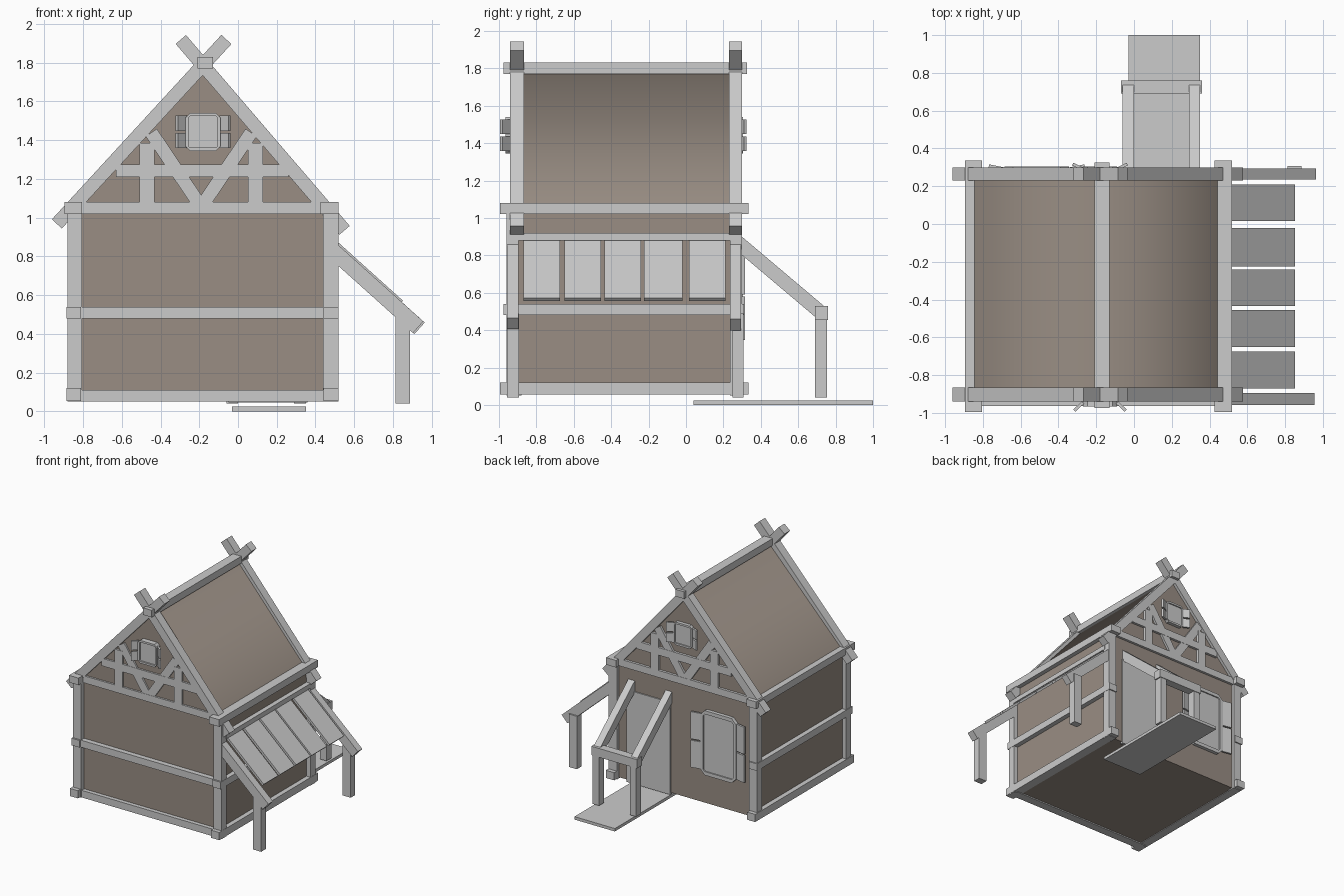
import bpy, bmesh, math
from mathutils import Vector

if "Cube" in bpy.data.objects:
    bpy.data.objects.remove(bpy.data.objects["Cube"])


def material(name, r, g, b):
    m = bpy.data.materials.new(name)
    m.diffuse_color = (r, g, b, 1)
    m.use_nodes = True
    m.node_tree.nodes["Principled BSDF"].inputs["Base Color"].default_value = m.diffuse_color
    return m


brown = material("plaster", 0.32, 0.27, 0.23)
grey = material("timber", 0.54, 0.54, 0.54)


def prism(name, pts, lo, hi, axis="y", mat=grey):
    """Extrude a 2D outline: xz outline along y, or yz outline along x."""
    bm = bmesh.new()
    put = (lambda a, b, d: (a, d, b)) if axis == "y" else (lambda a, b, d: (d, a, b))
    n = len(pts)
    r0 = [bm.verts.new(put(a, b, lo)) for a, b in pts]
    r1 = [bm.verts.new(put(a, b, hi)) for a, b in pts]
    bm.faces.new(r0)
    bm.faces.new(r1[::-1])
    for i in range(n):
        j = (i + 1) % n
        bm.faces.new((r0[i], r0[j], r1[j], r1[i]))
    bmesh.ops.recalc_face_normals(bm, faces=bm.faces)
    me = bpy.data.meshes.new(name)
    bm.to_mesh(me)
    bm.free()
    me.materials.append(mat)
    ob = bpy.data.objects.new(name, me)
    bpy.context.collection.objects.link(ob)
    return ob


def box(name, x0, x1, y0, y1, z0, z1):
    return prism(name, [(x0, z0), (x1, z0), (x1, z1), (x0, z1)], y0, y1)


def bar(name, p, q, width, lo, hi, axis="y"):
    """Straight timber from p to q in its plane."""
    p, q = Vector(p), Vector(q)
    d = (q - p).normalized()
    s = Vector((-d.y, d.x)) * width / 2
    return prism(name, [tuple(v) for v in (p - s, q - s, q + s, p + s)], lo, hi, axis)


# plastered body with smooth roof slopes
body = prism("house_body", [(-0.845, 0.06), (0.48, 0.06), (0.48, 1.035), (-0.17, 1.785),
                            (-0.845, 1.08)], -0.92, 0.275, mat=brown)
for f in body.data.polygons:
    f.use_smooth = f.normal.z > 0.3

# corner posts and long side beams
for side, x0, x1 in (("left", -0.88, -0.805), ("right", 0.44, 0.518)):
    box("front_post_" + side, x0, x1, -0.96, -0.895, 0.05, 1.03)
    box("back_post_" + side, x0, x1, 0.235, 0.3, 0.05, 1.03)
    xo = -0.006 if side == "left" else 0.002
    box("sill_" + side, x0 + xo, x1 + xo, -0.995, 0.335, 0.055, 0.12)
    box("mid_rail_" + side, x0 + xo, x1 + xo, -0.975, 0.31, 0.48, 0.54)
    box("eave_beam_" + side, x0 - 0.015, x1, -0.995, 0.335, 1.02, 1.08)
box("ridge_beam", -0.21, -0.13, -0.975, 0.325, 1.77, 1.83)

# front wall rails
box("front_sill", -0.86, 0.5, -0.955, -0.88, 0.05, 0.11)
box("front_mid_rail", -0.86, 0.5, -0.963, -0.89, 0.48, 0.54)

# gable timbers on both ends
for end, y0, y1 in (("front", -0.94, -0.865), ("back", 0.23, 0.3)):
    bar(end + "_rafter_left", (-0.935, 0.968), (-0.06, 1.92), 0.07, y0, y1)
    bar(end + "_rafter_right", (0.55, 0.935), (-0.295, 1.92), 0.07, y0, y1)
    a, b = y0 + 0.004, y1 - 0.004
    box(end + "_tie_beam", -0.83, 0.46, a, b, 1.02, 1.08)
    box(end + "_collar_beam", -0.63, 0.26, a, b, 1.21, 1.275)
    for side, s in (("left", -1), ("right", 1)):
        c = -0.19 + s * 0.28
        box(f"{end}_stud_{side}", c - 0.038, c + 0.038, a, b, 1.06, 1.385)
        bar(f"{end}_brace_{side}", (-0.19 + s * 0.01, 1.07), (-0.19 + s * 0.258, 1.44),
            0.07, a + 0.002, b - 0.002)


# chamfered window with open two-board shutters; d is the outward y direction
def window(name, cx, z0, z1, w, y, d, depth, sw, swing):
    h, c, t = w / 2, w * 0.13, w * 0.09
    lo, hi = sorted((y, y + d * depth * 0.7))
    prism(name + "_pane", [(cx - h + c, z0), (cx + h - c, z0), (cx + h, z0 + c), (cx + h, z1 - c),
                           (cx + h - c, z1), (cx - h + c, z1), (cx - h, z1 - c), (cx - h, z0 + c)], lo, hi)
    lo, hi = sorted((y, y + d * depth))
    for s in (-1, 1):
        x0, x1 = sorted((cx + s * h, cx + s * (h - t)))
        box(name + "_jamb", x0, x1, lo, hi, z0 + c, z1 - c)
        # corner chamfer pieces
        for zc, k in ((z0, 1), (z1, -1)):
            prism(name + "_corner", [(cx + s * h, zc + k * c), (cx + s * (h - c), zc),
                                     (cx + s * (h - c), zc + k * t), (cx + s * (h - t), zc + k * c)], lo, hi)
    box(name + "_sill", cx - h + c, cx + h - c, lo, hi, z0, z0 + t)
    box(name + "_head", cx - h + c, cx + h - c, lo, hi, z1 - t, z1)
    zm, g, e = (z0 + z1) / 2, 0.006, (z1 - z0) * 0.07
    for s in (-1, 1):
        for za, zb in ((z0 + e, zm - g), (zm + g, z1 - e)):
            ob = box(name + "_shutter", 0, sw, -0.008, 0.008, za, zb)
            ob.location = (cx + s * h, y + d * depth * 0.6, 0)
            ob.rotation_euler.z = d * swing if s > 0 else math.pi - d * swing


window("front_gable_window", -0.18, 1.345, 1.54, 0.18, -0.915, -1, 0.05, 0.063, 0.75)
window("back_gable_window", -0.18, 1.345, 1.54, 0.18, 0.27, 1, 0.035, 0.06, 0.45)
window("back_window", -0.515, 0.31, 0.86, 0.34, 0.27, 1, 0.035, 0.085, 0.2)

# side awning: arms, posts, ledger and planks
for end, y0, y1, k in (("front", -0.958, -0.895, 0), ("back", 0.235, 0.295, 0.012)):
    bar("awning_arm_" + end, (0.47, 0.848), (0.93 + k * 0.6, 0.435 - k * 0.5), 0.08, y0, y1)
    box("awning_post_" + end, 0.812, 0.888, y0 + 0.001 + k, y1 + 0.001 + k, 0.04, 0.49)
box("awning_ledger", 0.47, 0.52, -0.9, 0.25, 0.88, 0.92)
for y0, y1 in ((-0.87, -0.675), (-0.65, -0.455), (-0.435, -0.24), (-0.225, -0.02), (0.015, 0.21)):
    bar("awning_plank", (0.48, 0.893), (0.845, 0.564), 0.02, y0, y1)

# back door, porch frame and step
box("door_panel", -0.05, 0.36, 0.26, 0.285, 0.045, 0.83)
for side, x0, x1 in (("inner", -0.06, 0.0), ("outer", 0.29, 0.35)):
    bar("porch_arm_" + side, (0.25, 0.892), (0.72, 0.495), 0.075, x0, x1, "x")
    box("porch_post_" + side, x0, x1, 0.69, 0.755, 0.04, 0.5)
box("porch_crossbar", -0.07, 0.36, 0.69, 0.76, 0.455, 0.53)
box("door_step", -0.03, 0.35, 0.04, 1.0, 0.0, 0.025)
